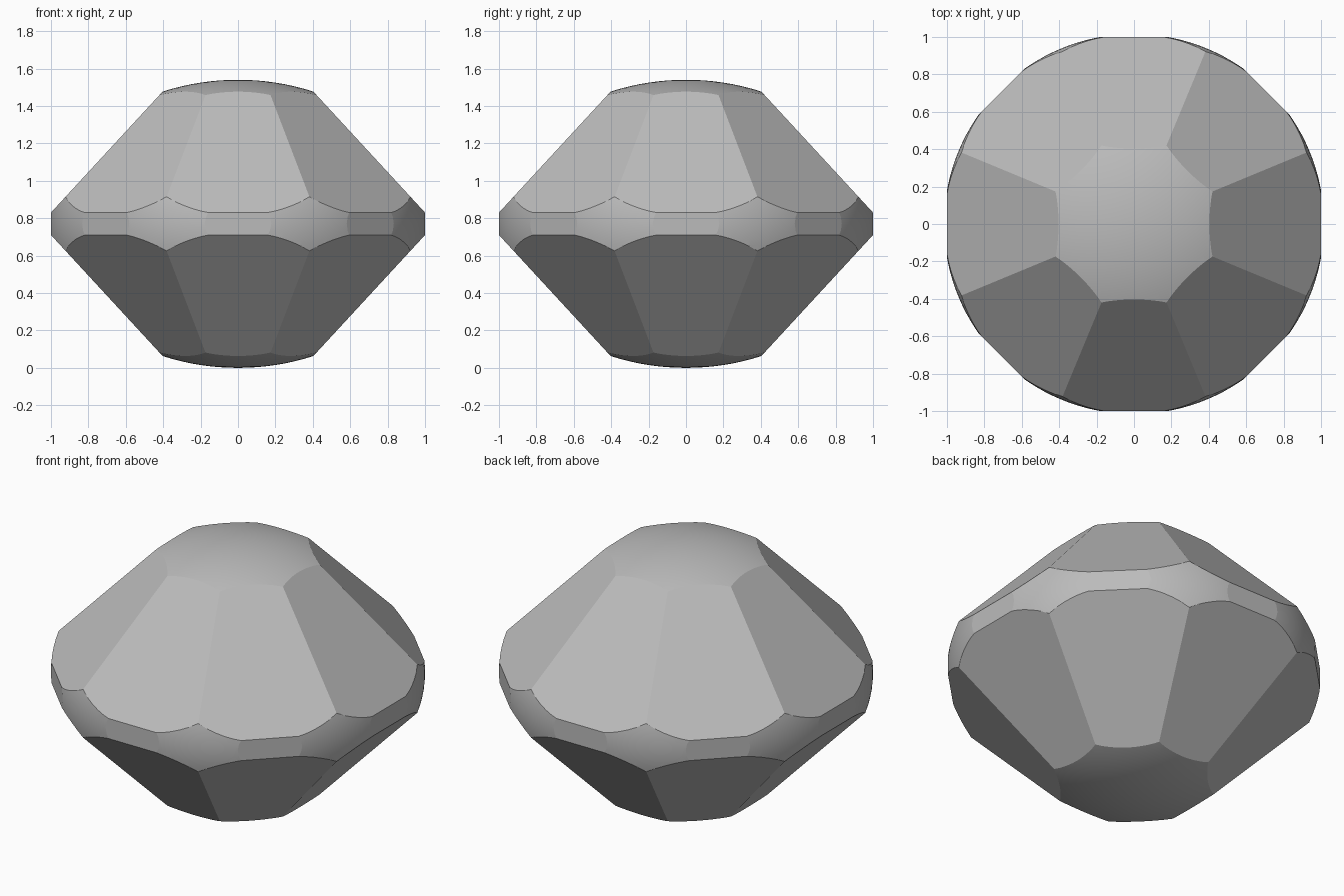
import bpy, bmesh, math
from mathutils import Vector, Matrix

cube = bpy.data.objects.get("Cube")
if cube:
    bpy.data.objects.remove(cube, do_unlink=True)

HALF = 0.77      # half height
ROUND = 1.016    # radius of the rounded hull
SIDES = 8

# Stone colour
stone = bpy.data.materials.new("grey_stone")
stone.use_nodes = True
colour = (0.5, 0.5, 0.5, 1)
stone.diffuse_color = colour
stone.node_tree.nodes["Principled BSDF"].inputs["Base Color"].default_value = colour

# Rounded hull that gives the domed caps and girdle corners
bm = bmesh.new()
bmesh.ops.create_uvsphere(bm, u_segments=128, v_segments=64, radius=1,
                          matrix=Matrix.Translation((0, 0, HALF)) @ Matrix.Diagonal((ROUND, ROUND, HALF, 1)))
for face in bm.faces:
    face.smooth = True


def cut_flat(point, normal):
    """Slice off everything beyond a plane and cap it with one flat facet."""
    cut = bmesh.ops.bisect_plane(bm, geom=bm.verts[:] + bm.edges[:] + bm.faces[:],
                                 plane_co=point, plane_no=normal, clear_outer=True)
    edges = [g for g in cut["geom_cut"] if isinstance(g, bmesh.types.BMEdge)]
    for face in bmesh.ops.edgeloop_fill(bm, edges=edges)["faces"]:
        face.smooth = False


# Upper facet, lower facet and girdle flat on each of the eight sides
for i in range(SIDES):
    a = math.tau * i / SIDES
    out = Vector((math.cos(a), math.sin(a), 0))
    up = Vector((0, 0, 1))
    for side in (1, -1):
        cut_flat(out + up * (HALF + side * 0.06), out * 0.65 + up * side * 0.6)
    cut_flat(out + up * HALF, out)

bmesh.ops.recalc_face_normals(bm, faces=bm.faces)
mesh = bpy.data.meshes.new("faceted_die")
bm.to_mesh(mesh)
bm.free()
mesh.materials.append(stone)
die = bpy.data.objects.new("faceted_die", mesh)
bpy.context.collection.objects.link(die)
